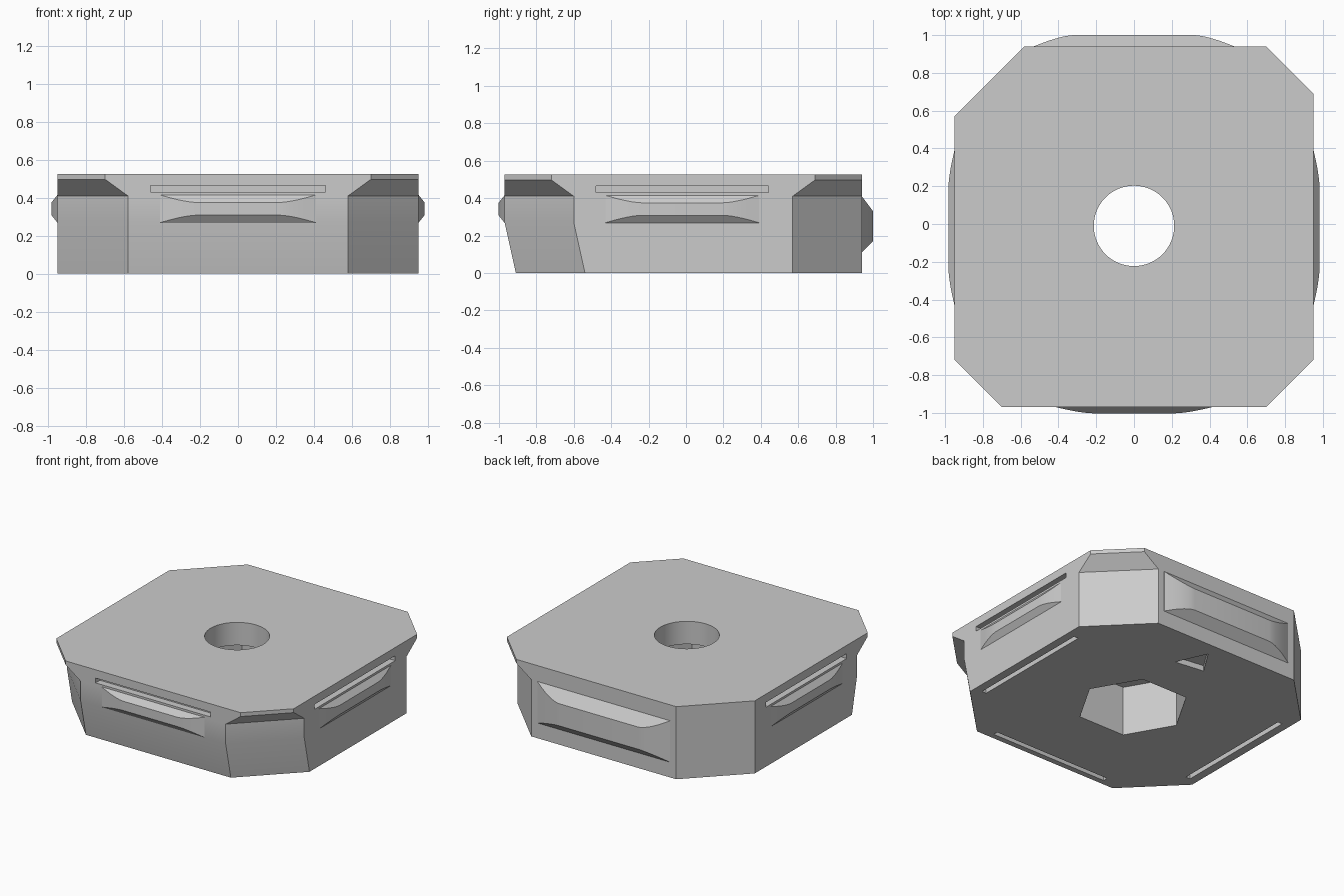
import bpy, bmesh, math
from mathutils import Matrix, Vector

if "Cube" in bpy.data.objects:
    bpy.data.objects.remove(bpy.data.objects["Cube"])

grey = bpy.data.materials.new("plain grey")
grey.diffuse_color = (0.6, 0.6, 0.6, 1)
grey.use_nodes = True
grey.node_tree.nodes["Principled BSDF"].inputs["Base Color"].default_value = grey.diffuse_color


def make(name, bm, cutter=False):
    bmesh.ops.recalc_face_normals(bm, faces=bm.faces)
    me = bpy.data.meshes.new(name)
    bm.to_mesh(me)
    bm.free()
    me.materials.append(grey)
    ob = bpy.data.objects.new(name, me)
    bpy.context.collection.objects.link(ob)
    ob.hide_render = cutter
    return ob


def loft(name, rings, cutter=False):
    """Closed solid through rings of equal point count."""
    bm = bmesh.new()
    vs = [[bm.verts.new(p) for p in r] for r in rings]
    n = len(vs[0])
    for a, b in zip(vs, vs[1:]):
        for i in range(n):
            j = (i + 1) % n
            bm.faces.new((a[i], a[j], b[j], b[i]))
    bm.faces.new(vs[0])
    bm.faces.new(vs[-1])
    return make(name, bm, cutter)


def prism(name, pts, z0, z1):
    return loft(name, [[(x, y, z) for x, y in pts] for z in (z0, z1)], True)


def ngon(n, r):
    return [(r * math.cos(2 * math.pi * i / n), -0.01 + r * math.sin(2 * math.pi * i / n))
            for i in range(n)]


def smooth(ob):
    bpy.ops.object.select_all(action='DESELECT')
    ob.select_set(True)
    bpy.context.view_layer.objects.active = ob
    bpy.ops.object.shade_smooth_by_angle(angle=math.radians(20))


# Body: chamfered block, front leans in below, three corners flare out at the top
W, B, BIG = 0.95, 0.94, 0.37


def ring(z, front, c):
    return [Vector(p) for p in (
        (-W + c, front, z), (W - c, front, z), (W, front + c, z), (W, B - c, z),
        (W - c, B, z), (-W + BIG, B, z), (-W, B - BIG, z), (-W, front + c, z))]


body = loft("body", [ring(0, -0.91, BIG), ring(0.27, -0.97, BIG), ring(0.41, -0.97, BIG),
                     ring(0.497, -0.97, 0.25), ring(0.525, -0.97, 0.25)])

# Wall frames: (centre of wall, turn about z); local x runs along wall, local -y is outward
walls = {
    "front": Matrix.Translation((0, -0.97, 0)),
    "right": Matrix.Translation((W, -0.02, 0)) @ Matrix.Rotation(math.pi / 2, 4, 'Z'),
    "left": Matrix.Translation((-W, -0.02, 0)) @ Matrix.Rotation(-math.pi / 2, 4, 'Z'),
    "back": Matrix.Translation((0, B, 0)) @ Matrix.Rotation(math.pi, 4, 'Z'),
}


# Bulged ridges on the walls
def ridge(side, half, flat, depth, zt, zb, kt, kb):
    rings = []
    steps = 8
    us = [flat + (half - flat) * i / steps for i in range(steps + 1)]
    for u in [-u for u in reversed(us)] + us:
        t = (abs(u) - flat) / (half - flat)
        p = max(depth * (1 - t ** 1.5), 0.0008)
        prof = [(0.02, zt), (0, zt), (-p, zt - kt * p), (-p, zb + kb * p), (0, zb), (0.02, zb)]
        rings.append([walls[side] @ Vector((u, y, z)) for y, z in prof])
    smooth(loft(side + "_ridge", rings))


for s in ("front", "right", "left"):
    ridge(s, 0.41, 0.22, 0.032, 0.415, 0.268, 1.25, 1.25)
ridge("back", 0.53, 0.32, 0.06, 0.41, 0.11, 1.33, 1.0)

# Centre hole, hexagonal pocket and triangle mark underneath
cutters = [
    prism("hole_cutter", ngon(64, 0.213), 0.2, 0.7),
    prism("pocket_cutter", ngon(6, 0.37), -0.1, 0.36),
    prism("mark_cutter", [(0.17, 0.62), (0.07, 0.84), (-0.05, 0.65)], -0.1, 0.04),
]


# Thin slots in three walls and matching slots under them
def box(name, m, lo, hi):
    c = [(lo[0], lo[1]), (hi[0], lo[1]), (hi[0], hi[1]), (lo[0], hi[1])]
    return loft(name, [[m @ Vector((x, y, z)) for x, y in c] for z in (lo[2], hi[2])], True)


for s in ("front", "right", "left"):
    m = walls[s]
    cutters.append(box(s + "_slot_cutter", m, (-0.46, -0.1, 0.43), (0.46, 0.05, 0.465)))
    y = 0.1 if s == "front" else 0.06
    cutters.append(box(s + "_under_slot_cutter", m, (-0.47, y, -0.1), (0.47, y + 0.035, 0.05)))

for c in cutters:
    mod = body.modifiers.new(c.name, 'BOOLEAN')
    mod.operation = 'DIFFERENCE'
    mod.solver = 'EXACT'
    mod.object = c
    bpy.context.view_layer.objects.active = body
    bpy.ops.object.modifier_apply(modifier=mod.name)
for c in cutters:
    bpy.data.objects.remove(c)

smooth(body)
body.modifiers.new("even_shading", 'WEIGHTED_NORMAL').keep_sharp = True
